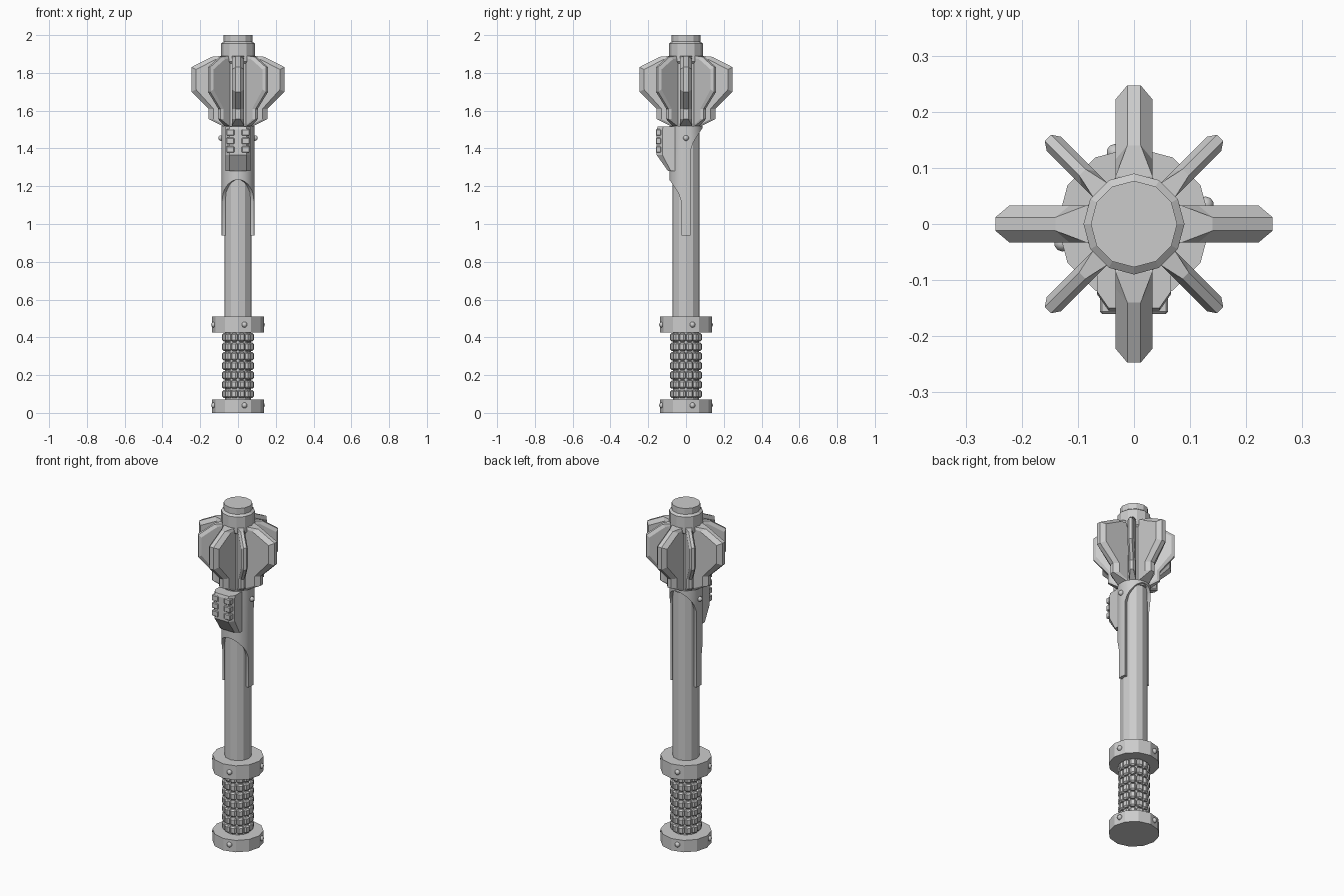
import bpy, bmesh
from math import pi, sin, cos, asin, sqrt, radians
from mathutils import Matrix, Vector

if "Cube" in bpy.data.objects:
    bpy.data.objects.remove(bpy.data.objects["Cube"])


def finish(name, bm):
    bmesh.ops.recalc_face_normals(bm, faces=bm.faces[:])
    me = bpy.data.meshes.new(name)
    bm.to_mesh(me)
    bm.free()
    ob = bpy.data.objects.new(name, me)
    bpy.context.collection.objects.link(ob)
    return ob


def lathe(name, profile, n=12):
    """Closed turned part from (radius, z) points, capped at both ends."""
    bm = bmesh.new()
    rings = [[bm.verts.new((r * cos(2 * pi * i / n), r * sin(2 * pi * i / n), z))
              for i in range(n)] for r, z in profile]
    for a, b in zip(rings, rings[1:]):
        for i in range(n):
            bm.faces.new((a[i], a[(i + 1) % n], b[(i + 1) % n], b[i]))
    bm.faces.new(rings[0])
    bm.faces.new(rings[-1])
    return finish(name, bm)


def loft(bm, rows):
    """Skin a list of equal closed loops and cap the ends."""
    vs = [[bm.verts.new(p) for p in row] for row in rows]
    n = len(vs[0])
    for a, b in zip(vs, vs[1:]):
        for i in range(n):
            bm.faces.new((a[i], a[(i + 1) % n], b[(i + 1) % n], b[i]))
    bm.faces.new(vs[0])
    bm.faces.new(vs[-1])


def rivets(name, spots, r=0.015):
    bm = bmesh.new()
    for p in spots:
        bmesh.ops.create_uvsphere(bm, u_segments=10, v_segments=6, radius=r,
                                  matrix=Matrix.Translation(p))
    ob = finish(name, bm)
    ob.data.shade_smooth()


# Turned parts
lathe("pommel", [(0.137, 0.0), (0.137, 0.07)])
lathe("guard", [(0.137, 0.425), (0.137, 0.51)])
lathe("grip_core", [(0.068, 0.06), (0.068, 0.43)])
lathe("shaft", [(0.072, 0.5), (0.072, 1.6)])
lathe("head_core", [(0.08, 1.5), (0.08, 1.85), (0.09, 1.86), (0.09, 1.955),
                    (0.077, 1.965), (0.077, 2.0)])

# Rivets on pommel, guard and sleeve
for label, z in (("pommel", 0.04), ("guard", 0.467)):
    rivets(label + "_rivets", [(0.132 * cos(radians(15 + 90 * k)),
                                0.132 * sin(radians(15 + 90 * k)), z) for k in range(4)])
rivets("sleeve_rivets", [(s * 0.09, 0, 1.455) for s in (-1, 1)])

# Grip studs: bevelled blocks in rows around the core
bm = bmesh.new()
for row in range(7):
    for k in range(12):
        m = (Matrix.Rotation(radians(15 + 30 * k), 4, 'Z')
             @ Matrix.Translation((0.07, 0, 0.1 + 0.05 * row))
             @ Matrix.Diagonal((0.028, 0.036, 0.044, 1)))
        bmesh.ops.create_cube(bm, size=1, matrix=m)
bmesh.ops.bevel(bm, geom=bm.edges[:], offset=0.008, segments=1, affect='EDGES')
finish("grip_studs", bm)

# Sleeve: tube with an arch cut front and back, leaving two side prongs
R, RI, TOP, PRONG = 0.0885, 0.070, 1.52, 0.94
edge = asin(0.025 / R)          # half angle of a prong
cols = []                       # (angle, bottom height)
steps = 16
for base, crown, spring in ((pi / 2, 1.51, 1.39), (3 * pi / 2, 1.235, 1.12)):
    cols.append((base - pi / 2, PRONG))
    cols.append((base - pi / 2 + edge, PRONG))
    span = pi / 2 - edge
    for i in range(steps + 1):
        a = -span + 2 * span * i / steps
        x = min(1, abs(sin(a) / sin(span)))
        cols.append((base + a, spring + (crown - spring) * sqrt(1 - x * x)))
    cols.append((base + pi / 2 - edge, PRONG))
bm = bmesh.new()
loops = []
for a, zb in cols:
    loops.append([bm.verts.new((r * cos(a), r * sin(a), z))
                  for r, z in ((R, zb), (R, TOP), (RI, TOP), (RI, zb))])
for i, a in enumerate(loops):
    b = loops[(i + 1) % len(loops)]
    for j in range(4):
        k = (j + 1) % 4
        bm.faces.new((a[j], b[j], b[k], a[k]))
bmesh.ops.remove_doubles(bm, verts=bm.verts[:], dist=0.00005)
bmesh.ops.dissolve_degenerate(bm, edges=bm.edges[:], dist=0.00005)
sleeve = finish("sleeve", bm)
bpy.context.view_layer.objects.active = sleeve
sleeve.select_set(True)
bpy.ops.object.shade_smooth_by_angle(angle=radians(30))

# Front housing: chamfered box whose lower front slopes back to the sleeve
bm = bmesh.new()
rows = []
for z, y in ((1.515, -0.15), (1.5, -0.155), (1.365, -0.155), (1.28, -0.095)):
    c = min(0.03, -y - 0.08)
    rows.append([(-0.066, -0.05, z), (-0.066, y + c, z), (-0.045, y, z),
                 (0.045, y, z), (0.066, y + c, z), (0.066, -0.05, z)])
loft(bm, rows)
finish("housing", bm)

# Housing pads: raised blocks, three rows on each side of the front
bm = bmesh.new()
for s in (-1, 1):
    for z in (1.395, 1.44, 1.485):
        m = Matrix.Translation((s * 0.04, -0.145, z)) @ Matrix.Diagonal((0.042, 0.03, 0.034, 1))
        bmesh.ops.create_cube(bm, size=1, matrix=m)
bmesh.ops.bevel(bm, geom=bm.edges[:], offset=0.004, segments=1, affect='EDGES')
finish("housing_pads", bm)


# Flanges: chamfered blades lofted down their outer profile
def flange(name, angle, profile, w, t, c):
    bm = bmesh.new()
    rows = []
    last = len(profile) - 1
    for i, (r, z) in enumerate(profile):
        zi = z - 0.012 * (i < 3) + 0.012 * (i == 3)      # shoulder height
        ri = max(0.06, r - c)
        h = w if i in (0, last) else t
        rows.append([(0.04, w, zi), (ri, w, zi), (r, h, z),
                     (r, -h, z), (ri, -w, zi), (0.04, -w, zi)])
    loft(bm, rows)
    bmesh.ops.rotate(bm, verts=bm.verts[:], matrix=Matrix.Rotation(angle, 3, 'Z'))
    finish(name, bm)


large = [(0.085, 1.89), (0.14, 1.885), (0.247, 1.83), (0.247, 1.70),
         (0.155, 1.61), (0.155, 1.555), (0.085, 1.52)]
small = [(0.085, 1.89), (0.13, 1.885), (0.217, 1.83), (0.217, 1.70),
         (0.14, 1.61), (0.14, 1.555), (0.085, 1.52)]
for k in range(4):
    flange(f"large_flange_{k + 1}", k * pi / 2, large, 0.033, 0.012, 0.025)
    flange(f"small_flange_{k + 1}", k * pi / 2 + pi / 4, small, 0.018, 0.008, 0.015)
